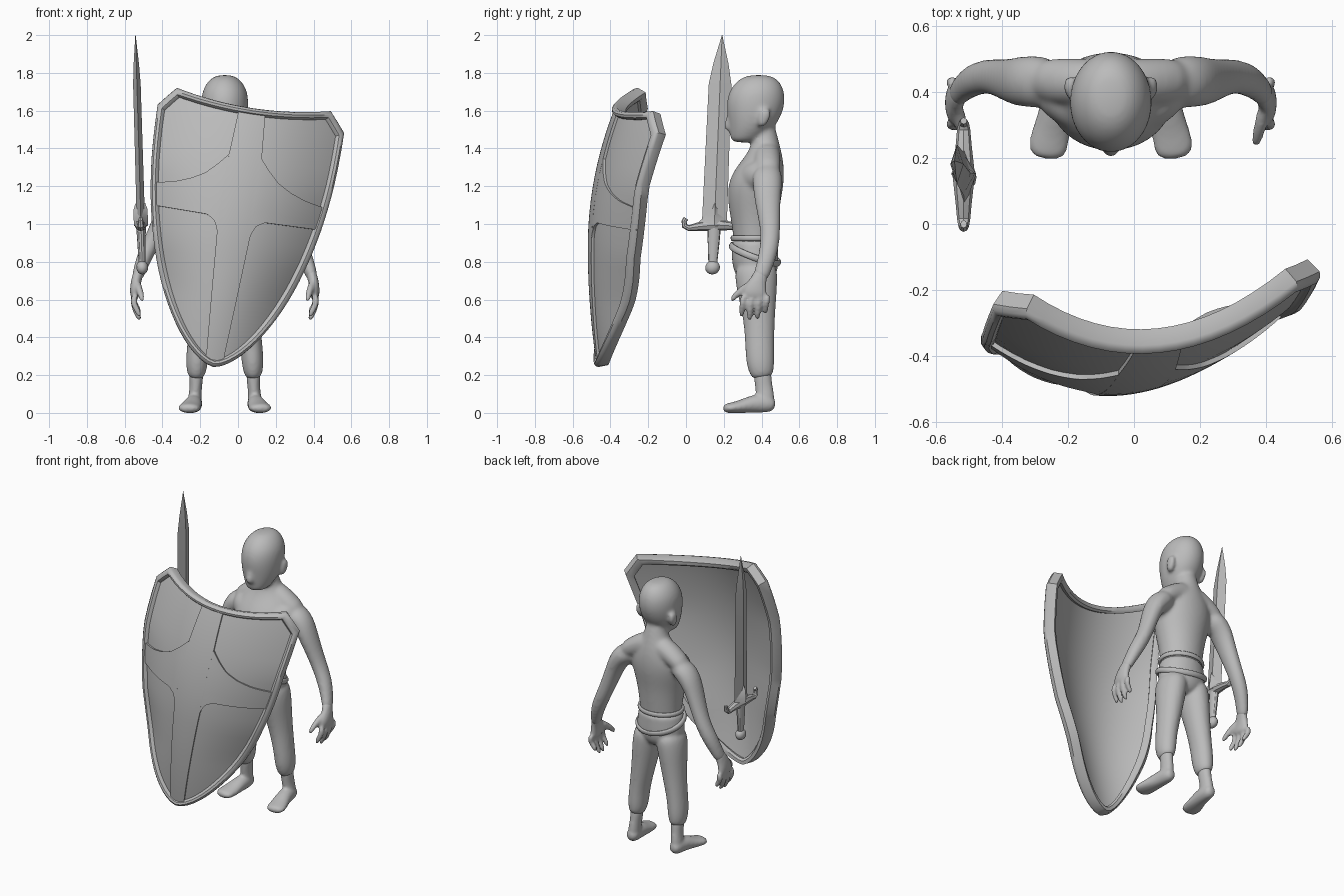
import bpy, bmesh, math
from mathutils import Vector

if "Cube" in bpy.data.objects:
    bpy.data.objects.remove(bpy.data.objects["Cube"])

GREY = bpy.data.materials.new("plain grey")
GREY.use_nodes = True
GREY.diffuse_color = (0.5, 0.5, 0.5, 1)
GREY.node_tree.nodes["Principled BSDF"].inputs["Base Color"].default_value = (0.5, 0.5, 0.5, 1)


def finish(bm, name, angle=30):
    bmesh.ops.remove_doubles(bm, verts=bm.verts, dist=0.0002)
    bmesh.ops.recalc_face_normals(bm, faces=bm.faces)
    mesh = bpy.data.meshes.new(name)
    bm.to_mesh(mesh)
    bm.free()
    obj = bpy.data.objects.new(name, mesh)
    bpy.context.collection.objects.link(obj)
    mesh.materials.append(GREY)
    bpy.ops.object.select_all(action='DESELECT')
    obj.select_set(True)
    bpy.context.view_layer.objects.active = obj
    bpy.ops.object.shade_smooth_by_angle(angle=math.radians(angle))
    return obj


def tube(bm, sections, side=1, sides=16, level=False):
    """Loft of ellipses; each section is x, y, z, x radius, other radius."""
    pts = [Vector((side * s[0], s[1], s[2])) for s in sections]
    rings = []
    for i, s in enumerate(sections):
        t = (pts[min(i + 1, len(pts) - 1)] - pts[max(i - 1, 0)]).normalized()
        if level:
            t = Vector((0, 0, 1))
        a = (Vector((1, 0, 0)) - t * t.x).normalized()
        b = t.cross(a)
        angles = [math.tau * k / sides for k in range(sides)]
        rings.append([bm.verts.new(pts[i] + a * s[3] * math.cos(k) + b * s[4] * math.sin(k))
                      for k in angles])
    for p, q in zip(rings, rings[1:]):
        for k in range(sides):
            n = (k + 1) % sides
            bm.faces.new((p[k], p[n], q[n], q[k]))
    bm.faces.new(rings[0][::-1])
    bm.faces.new(rings[-1])


def organic(bm, name, passes):
    """Round off the lofts and fuse them into one skin."""
    obj = finish(bm, name, 180)
    obj.location.x = -0.07
    rounded = obj.modifiers.new("round", 'SUBSURF')
    rounded.levels = rounded.render_levels = 2
    fuse = obj.modifiers.new("fuse", 'REMESH')
    fuse.mode, fuse.voxel_size, fuse.use_smooth_shade = 'VOXEL', 0.009, True
    soft = obj.modifiers.new("soften", 'SMOOTH')
    soft.factor, soft.iterations = 0.5, passes


# Torso, neck and head
bm = bmesh.new()
tube(bm, [(0, .37, .82, .13, .1), (0, .365, .9, .135, .115), (0, .365, 1, .145, .125),
          (0, .36, 1.1, .165, .14), (0, .368, 1.2, .192, .152), (0, .385, 1.28, .195, .138),
          (0, .41, 1.35, .15, .105), (0, .422, 1.41, .09, .078), (0, .415, 1.48, .067, .068),
          (0, .4, 1.56, .06, .06)], level=True)
tube(bm, [(0, .385, 1.79, .04, .055), (0, .383, 1.765, .085, .11), (0, .375, 1.71, .121, .148),
          (0, .37, 1.65, .128, .158), (0, .365, 1.6, .126, .152), (0, .358, 1.55, .119, .138),
          (0, .343, 1.5, .103, .116), (0, .322, 1.46, .08, .09), (0, .305, 1.43, .058, .066)],
     level=True)
tube(bm, [(0, .245, 1.61, .018, .022), (0, .23, 1.55, .022, .024), (0, .222, 1.515, .03, .028),
          (0, .232, 1.49, .026, .022)], sides=8, level=True)
for s in (-1, 1):
    # Ear
    tube(bm, [(.115, .4, 1.51, .018, .02), (.122, .41, 1.55, .022, .036),
              (.127, .42, 1.59, .02, .038), (.12, .415, 1.615, .016, .024)], s, 8, True)
    # Shoulder slope, chest muscle and arm
    tube(bm, [(0, .43, 1.39, .07, .07), (.09, .43, 1.355, .07, .072), (.17, .432, 1.31, .06, .072),
              (.22, .435, 1.27, .05, .06)], s)
    tube(bm, [(.06, .34, 1.22, .08, .1), (.14, .38, 1.25, .08, .09), (.21, .42, 1.255, .06, .075)], s)
    tube(bm, [(.1, .415, 1.26, .08, .1), (.18, .425, 1.272, .08, .09), (.245, .432, 1.235, .07, .082),
              (.29, .43, 1.15, .054, .074), (.33, .44, 1.04, .048, .061), (.37, .448, .94, .046, .053),
              (.415, .437, .85, .046, .052), (.45, .41, .76, .035, .044), (.468, .385, .7, .031, .044)], s)
organic(bm, "body", 18)

# Hands with fingers and thumb, feet with ankles
bm = bmesh.new()
for s in (-1, 1):
    tube(bm, [(.45, .41, .76, .03, .039), (.467, .385, .71, .028, .04),
              (.478, .365, .65, .027, .066), (.474, .362, .6, .025, .066)], s)
    for k in range(4):
        y, drop = .303 + .042 * k, (.02, 0, .005, .035)[k]
        tube(bm, [(.477, y + .005, .63, .02, .02), (.484, y - .004, .58, .019, .019),
                  (.47, y - .006, .535 + drop, .018, .018), (.445, y - .01, .485 + drop, .015, .015)], s, 8)
    tube(bm, [(.467, .36, .69, .022, .028), (.455, .31, .66, .022, .024), (.445, .27, .63, .019, .02),
              (.435, .235, .59, .015, .015)], s, 8)
    tube(bm, [(.15, .4, .25, .044, .052), (.152, .41, .15, .033, .046), (.158, .42, .09, .035, .05),
              (.16, .42, .03, .04, .05)], s)
    tube(bm, [(.158, .475, .04, .03, .03), (.16, .43, .05, .043, .05), (.165, .36, .05, .047, .05),
              (.178, .29, .033, .057, .035), (.19, .235, .026, .064, .028), (.193, .195, .022, .048, .022)], s)
organic(bm, "hands_and_feet", 6)

# Trousers with gathered cuffs
bm = bmesh.new()
tube(bm, [(0, .37, .68, .07, .07), (0, .37, .74, .155, .12), (0, .365, .82, .16, .127),
          (0, .365, .88, .15, .124), (0, .365, .93, .145, .126)], level=True)
for s in (-1, 1):
    tube(bm, [(.07, .37, .8, .085, .115), (.09, .372, .7, .09, .115), (.103, .38, .6, .08, .1),
              (.12, .388, .48, .069, .083), (.14, .39, .36, .06, .078), (.148, .393, .27, .06, .077),
              (.15, .4, .215, .052, .066), (.152, .405, .18, .036, .05)], s)
organic(bm, "trousers", 8)


def belt(name, z, tilt, radius, thick):
    bpy.ops.mesh.primitive_torus_add(location=(-.07, .365, z), rotation=tilt, major_radius=radius,
                                     minor_radius=thick, major_segments=40, minor_segments=10)
    obj = bpy.context.object
    obj.name = name
    obj.scale = (1, .86, 1.5)
    obj.data.materials.append(GREY)
    bpy.ops.object.shade_smooth()


belt("waist_belt", .925, (0, 0, 0), .14, .01)
belt("loose_sash", .84, (-.35, .12, 0), .157, .012)


# Sword
def sword_at(z, w, t):
    return (-.508 - .029 * (z - .8), .142 + .041 * (z - .8), z, t, w)


bm = bmesh.new()
tube(bm, [sword_at(1.0, .066, .022), sword_at(1.74, .06, .02), sword_at(1.85, .04, .014),
          sword_at(2, .001, .001)], sides=4)
finish(bm, "sword_blade", 10)
bm = bmesh.new()
tube(bm, [(-.515, y, z, r, h) for y, z, r, h in
          [(.0, 1.03, .01, .014), (-.01, 1.015, .014, .014), (-.008, .99, .016, .015),
           (.015, .978, .02, .016), (.06, .985, .024, .022), (.15, .995, .034, .032),
           (.24, .99, .024, .022), (.285, .982, .02, .017), (.305, .995, .016, .014),
           (.312, 1.03, .01, .01)]], sides=8)
tube(bm, [sword_at(.99, .1, .036), sword_at(1.03, .06, .038), sword_at(1.08, .025, .036),
          sword_at(1.11, .006, .026)], sides=4)
finish(bm, "sword_guard")
bm = bmesh.new()
tube(bm, [sword_at(1, .036, .026), sword_at(.9, .031, .022), sword_at(.8, .024, .018)], sides=12)
finish(bm, "sword_grip")
bm = bmesh.new()
tube(bm, [sword_at(.77 + .037 * math.cos(a), .038 * math.sin(a) + .001, .03 * math.sin(a) + .001)
          for a in [math.pi * i / 8 for i in range(9)]], sides=12, level=True)
finish(bm, "sword_pommel", 45)


def blend(x, table):
    for (a, p), (b, q) in zip(table, table[1:]):
        if x <= b:
            return p + (q - p) * max(0, (x - a) / (b - a))
    return table[-1][1]


# Shield: a bowed, tilted surface addressed by across, up and depth
TIP = -1.376
ROLL = math.radians(8.6)
BEND = [(-1.4, 1.75), (-1.0, 1.6), (-.75, 1.15), (-.35, .8), (0, .78)]


def shield(u, v, depth):
    bend = blend(v, BEND)
    v += max(0, (v + .3) / .3) * .05 * (u / .42) ** 2
    bow = .26 if v > -.75 else .12
    y = -.5 + bow * (v + .75) ** 2 + bend * u * u + .1 * u
    n = Vector((-2 * bend * u - .1, 1, -2 * bow * (v + .75))).normalized() * depth
    u, y, v = u + n.x, y + n.y, v + n.z
    return Vector((.075 + u * math.cos(ROLL) + v * math.sin(ROLL), y,
                   1.607 - u * math.sin(ROLL) + v * math.cos(ROLL)))


def half_width(v):
    if v > -.1:
        return .49 - .85 * (v + .1)
    return .49 * max(0, 1 - ((-v - .1) / 1.276) ** 2) ** .63


def slab(name, rows, front, back):
    """Closed plate on the shield surface from a grid of (across, up)."""
    bm = bmesh.new()
    f, b = [[[bm.verts.new(shield(u, v, d)) for u, v in row] for row in rows] for d in (front, back)]
    R, C = len(rows), len(rows[0])
    for g in (f, b):
        for i in range(R - 1):
            for j in range(C - 1):
                bm.faces.new((g[i][j], g[i][j + 1], g[i + 1][j + 1], g[i + 1][j]))
    loop = [(0, j) for j in range(C - 1)] + [(i, C - 1) for i in range(R - 1)]
    loop += [(R - 1, j) for j in range(C - 1, 0, -1)] + [(i, 0) for i in range(R - 1, 0, -1)]
    for (i, j), (k, m) in zip(loop, loop[1:] + loop[:1]):
        bm.faces.new((f[i][j], f[k][m], b[k][m], b[i][j]))
    finish(bm, name)


heights = [TIP + 1.276 * (i / 24) ** 1.5 for i in range(25)] + [-.05, 0]
slab("shield_panel", [[(half_width(v) * .97 * t / 12, v * .99 - .008) for t in range(-12, 13)]
                      for v in heights], -.004, .018)

# Raised cross on the shield face
post = [(-1.32, .045), (-.68, .085), (-.25, .085), (0, .068)]
slab("shield_cross_post", [[(blend(v, post) * t / 4, v) for t in range(-4, 5)]
                           for v in [-1.34 + 1.32 * i / 30 for i in range(31)]], -.018, .005)
upper = [(.08, -.25), (.13, -.31), (.19, -.37), (.26, -.41), (.34, -.44), (.46, -.465)]
lower = [(.08, -.7), (.09, -.65), (.11, -.61), (.15, -.585), (.46, -.58)]
for s, side in ((-1, "right"), (1, "left")):
    cols = []
    for i in range(25):
        u = .085 + .36 * (i / 24) ** 1.3
        lo, hi = blend(u, lower), blend(u, upper)
        cols.append([(s * u, lo + (hi - lo) * k / 4) for k in range(5)])
    slab("shield_cross_arm_" + side, cols, -.018, .005)

# Shield rim swept round the outline
line = [Vector((half_width(v), v)) for v in heights]
line += [Vector((half_width(0) * t / 8, 0)) for t in range(7, -8, -1)]
line += [Vector((-half_width(v), v)) for v in heights[:0:-1]]
bm = bmesh.new()
rings = []
for i, p in enumerate(line):
    a = (p - line[i - 1]).normalized()
    b = (line[(i + 1) % len(line)] - p).normalized()
    normal = Vector((-a.y - b.y, a.x + b.x)).normalized()
    normal /= max(.6, normal.dot(Vector((-a.y, a.x))))
    ring = []
    for inset, depth in ((-.002, -.012), (.006, -.026), (.018, -.031), (.029, -.025), (.034, -.012),
                         (.036, .036), (.022, .045), (0, .041)):
        q = p + normal * inset
        ring.append(bm.verts.new(shield(q.x, q.y, depth)))
    rings.append(ring)
for i, ring in enumerate(rings):
    prev = rings[i - 1]
    for k in range(len(ring)):
        n = (k + 1) % len(ring)
        bm.faces.new((prev[k], prev[n], ring[n], ring[k]))
finish(bm, "shield_rim", 40)
